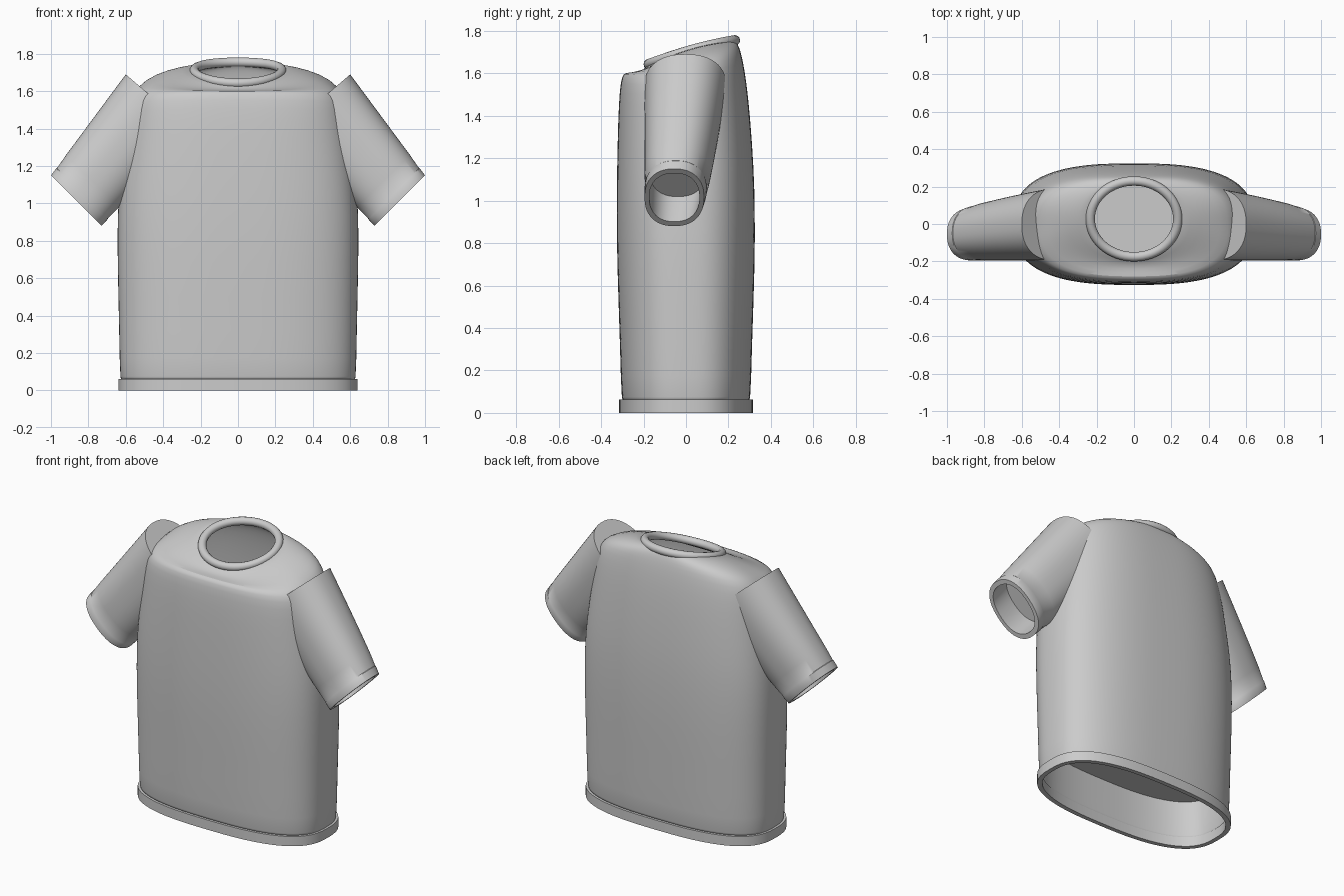
import bpy, bmesh, math

if "Cube" in bpy.data.objects:
    bpy.data.objects.remove(bpy.data.objects["Cube"])

cloth = bpy.data.materials.new("grey_cloth")
cloth.use_nodes = True
cloth.diffuse_color = (0.6, 0.6, 0.6, 1)
cloth.node_tree.nodes["Principled BSDF"].inputs["Base Color"].default_value = (0.6, 0.6, 0.6, 1)

SEG = 64


def unit_ring(n):
    """Points of a unit superellipse with exponent n."""
    pts = []
    for i in range(SEG):
        a = math.tau * i / SEG
        c, s = math.cos(a), math.sin(a)
        pts.append((math.copysign(abs(c) ** (2 / n), c), math.copysign(abs(s) ** (2 / n), s)))
    return pts


def body_ring(rx, yf, yb, zf, zs, zb, n=2.7):
    """Cross-section with separate heights at its front, sides and back."""
    mid, half = (yf + yb) / 2, (yb - yf) / 2
    return [(rx * c, mid + half * s,
             zs + (zb - zf) / 2 * s + ((zb + zf) / 2 - zs) * s * s)
            for c, s in unit_ring(n)]


def loft(name, rings, closed=False, caps=False):
    """Skin a list of rings, optionally as a loop or with end faces."""
    bm = bmesh.new()
    rows = [[bm.verts.new(p) for p in ring] for ring in rings]
    pairs = list(zip(rows, rows[1:]))
    if closed:
        pairs.append((rows[-1], rows[0]))
    for a, b in pairs:
        for i in range(SEG):
            j = (i + 1) % SEG
            bm.faces.new((a[i], a[j], b[j], b[i]))
    if caps:
        bm.faces.new(rows[0])
        bm.faces.new(rows[-1])
    bmesh.ops.recalc_face_normals(bm, faces=bm.faces)
    mesh = bpy.data.meshes.new(name)
    bm.to_mesh(mesh)
    bm.free()
    obj = bpy.data.objects.new(name, mesh)
    bpy.context.collection.objects.link(obj)
    mesh.materials.append(cloth)
    bpy.ops.object.select_all(action="DESELECT")
    obj.select_set(True)
    bpy.context.view_layer.objects.active = obj
    bpy.ops.object.shade_smooth_by_angle(angle=math.radians(40))
    return obj


# Body: hem up to the shoulders and in to the neckline
body = loft("shirt_body", [
    body_ring(0.632, -0.305, 0.305, 0.03, 0.03, 0.03),
    body_ring(0.635, -0.31, 0.31, 0.3, 0.3, 0.3),
    body_ring(0.645, -0.325, 0.325, 0.7, 0.7, 0.7),
    body_ring(0.645, -0.327, 0.325, 0.95, 0.95, 0.95),
    body_ring(0.63, -0.325, 0.32, 1.15, 1.15, 1.15),
    body_ring(0.595, -0.32, 0.302, 1.38, 1.38, 1.4),
    body_ring(0.575, -0.313, 0.285, 1.52, 1.52, 1.56),
    body_ring(0.555, -0.302, 0.268, 1.59, 1.59, 1.66),
    body_ring(0.51, -0.285, 0.255, 1.605, 1.64, 1.71),
    body_ring(0.41, -0.24, 0.245, 1.6, 1.685, 1.735, 2.4),
    body_ring(0.29, -0.2, 0.235, 1.615, 1.715, 1.75, 2.1),
    body_ring(0.235, -0.175, 0.23, 1.645, 1.715, 1.755, 2),
])
wall = body.modifiers.new("cloth_thickness", "SOLIDIFY")
wall.thickness = 0.02
wall.offset = -1
smooth = body.modifiers.new("smooth", "SUBSURF")
smooth.levels = smooth.render_levels = 1

# Hem band around the bottom opening
loft("bottom_hem", [body_ring(0.64 - d, d - 0.315, 0.315 - d, z, z, z)
                    for d, z in ((0, 0), (0, 0.062), (0.028, 0.062), (0.028, 0))], closed=True)

# Inner floor closing the hollow body
loft("inner_floor", [body_ring(0.625, -0.3, 0.3, z, z, z) for z in (0.3, 0.31)], caps=True)

# Tilted round collar
collar = []
for k in range(12):
    a = math.tau * k / 12
    d, h = 0.025 * math.cos(a), 0.025 * math.sin(a)
    collar.append(body_ring(0.234 + d, -0.175 - d, 0.23 + d, 1.643 + h, 1.71 + h, 1.755 + h, 2))
loft("neck_collar", collar, closed=True)


def sleeve_ring(side, t, inset):
    """Sleeve section: t is 0 at the cuff opening and 1 at the shoulder end."""
    ux, uz = 1.0 - 0.4 * t, 1.15 + 0.54 * t
    lx, lz = 0.73 - 0.48 * t, 0.88 + 0.51 * t
    yb = 0.085 + 0.105 * t ** 0.8
    yf = -0.195
    grow = 1 - inset / 0.14
    pts = []
    for c, s in unit_ring(2.3):
        c, s = c * grow, s * grow
        pts.append((side * ((ux + lx) / 2 + (ux - lx) / 2 * c),
                    (yf + yb) / 2 + (yb - yf) / 2 * s,
                    (uz + lz) / 2 + (uz - lz) / 2 * c))
    return pts


# Sleeves: outer wall, cuff with a fine seam, hollow mouth closed deeper inside
for label, side in (("left", 1), ("right", -1)):
    path = [(1, 0), (0.8, 0), (0.6, 0), (0.4, 0), (0.2, 0), (0.075, 0.002), (0.07, 0),
            (0, 0), (0, 0.022), (0.23, 0.022)]
    loft(label + "_sleeve", [sleeve_ring(side, t, d) for t, d in path], caps=True)
